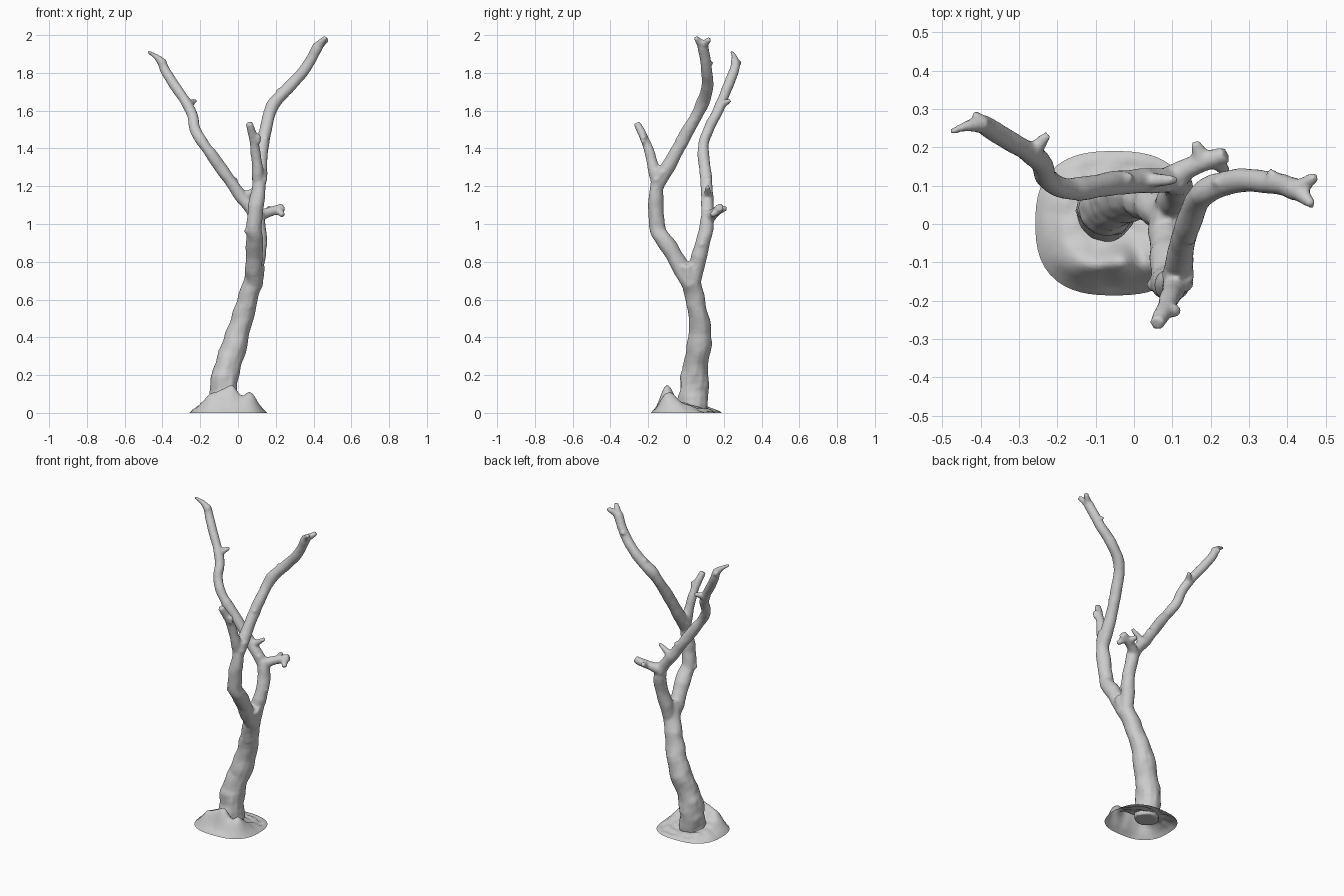
import bpy, bmesh, math, random
from mathutils import Vector, noise

if "Cube" in bpy.data.objects:
    bpy.data.objects.remove(bpy.data.objects["Cube"])

random.seed(4)
skeleton = []  # every centre-line point, so twigs can find their bough


def finish(name, bm):
    bmesh.ops.recalc_face_normals(bm, faces=bm.faces)
    me = bpy.data.meshes.new(name)
    bm.to_mesh(me)
    bm.free()
    for p in me.polygons:
        p.use_smooth = True
    ob = bpy.data.objects.new(name, me)
    bpy.context.collection.objects.link(ob)
    return ob


def spline(pts, steps=6):
    """Catmull-Rom curve through the points."""
    p = [Vector(q) for q in pts]
    p = [p[0] * 2 - p[1]] + p + [p[-1] * 2 - p[-2]]
    out = []
    for i in range(1, len(p) - 2):
        a, b, c, d = p[i - 1:i + 3]
        for k in range(steps):
            t = k / steps
            out.append(0.5 * (2 * b + (c - a) * t + (2 * a - 5 * b + 4 * c - d) * t * t
                              + (3 * b - a - 3 * c + d) * t ** 3))
    return out + [p[-2]]


def limb(bm, r0, r1, *pts, sides=12):
    """Closed, slightly gnarled tube tapering from r0 to r1."""
    pos = spline(pts)
    last = len(pos) - 1
    side = Vector((1, 0.01, 0))
    prev = None
    for i, c in enumerate(pos):
        d = (pos[min(i + 1, last)] - pos[max(i - 1, 0)]).normalized()
        u = side - d * side.dot(d)
        u = u.normalized() if u.length > 0.1 else d.orthogonal().normalized()
        side, v = u, d.cross(u)
        rad = r0 + (r1 - r0) * i / last
        ring = []
        for k in range(sides):
            a = 2 * math.pi * k / sides
            e = u * math.cos(a) + v * math.sin(a)
            ring.append(bm.verts.new(c + e * rad * (1 + 0.22 * noise.noise((c + e * rad) * 13))))
        if prev:
            for k in range(sides):
                n = (k + 1) % sides
                bm.faces.new((prev[k], prev[n], ring[n], ring[k]))
        else:
            bm.faces.new(ring[::-1])
        prev = ring
    bm.faces.new(prev)
    return pos


def twig(bm, tip, r0=.025, r1=.013):
    """Broken twig from the nearest point of the boughs out to its tip."""
    tip = Vector(tip)
    base = min(skeleton, key=lambda q: (q + Vector((0, 0, .02)) - tip).length)
    limb(bm, r0, r1, base, tip, sides=8)


bm = bmesh.new()


def bough(r0, r1, *pts):
    skeleton.extend(limb(bm, r0, r1, *pts))


# Trunk, then the front bough with its two branches
bough(.078, .048, (-.07, .03, .01), (-.065, .05, .22), (-.005, .073, .4), (.045, .055, .58), (.1, .0, .79))
bough(.048, .036, (.08, .03, .68), (.09, -.105, .9), (.085, -.155, .99), (.11, -.155, 1.2), (.12, -.125, 1.28))
bough(.036, .029, (.11, -.15, 1.2), (.13, -.04, 1.4), (.17, .068, 1.6), (.245, .107, 1.7),
      (.34, .112, 1.8), (.425, .09, 1.94))
bough(.034, .019, (.11, -.15, 1.2), (.09, -.2, 1.4), (.06, -.26, 1.535))
# Back bough with its long branch and right stub
bough(.044, .034, (.08, .03, .68), (.115, .09, .9), (.1, .12, 1.06))
bough(.034, .024, (.11, .115, 1.02), (-.02, .11, 1.2), (-.165, .092, 1.4), (-.225, .12, 1.5),
      (-.25, .17, 1.6), (-.38, .25, 1.8), (-.405, .262, 1.86))
bough(.026, .008, (-.4, .26, 1.85), (-.435, .255, 1.885), (-.48, .24, 1.915))
bough(.034, .022, (.09, .115, 1.03), (.15, .15, 1.055), (.24, .18, 1.09))

# Broken twigs and knots, given by their tips
for tip in ((.475, .125, 1.98), (.465, .05, 1.99), (.16, .215, 1.085), (.24, .135, 1.045),
            (.118, -.23, 1.465), (-.225, .235, 1.655), (-.012, .125, 1.245), (.035, -.165, .965),
            (.152, .08, .9), (.15, -.165, 1.24), (.11, .115, 1.2)):
    twig(bm, tip)

# Small random knots on the upper wood
upper = [q for q in skeleton if q.z > 1]
for q in random.sample(upper, 9):
    out = Vector((random.uniform(-1, 1), random.uniform(-1, 1), .3)).normalized()
    limb(bm, .022, .009, q, q + out * .042, sides=8)
tree = finish("trunk_and_branches", bm)

# Fuse the limbs into one smooth skin
fuse = tree.modifiers.new("fuse", 'REMESH')
fuse.mode = 'VOXEL'
fuse.voxel_size = 0.0085
fuse.use_smooth_shade = True
soften = tree.modifiers.new("soften", 'SMOOTH')
soften.iterations = 4


# Ground mound: open shell, high ridge at the front, shallow behind
CX, CY = -.052, .002


def bump(x, y, bx, by, sx, sy):
    return math.exp(-((x - bx) / sx) ** 2 - ((y - by) / sy) ** 2)


def mound_height(x, y, t):
    if t == 1:
        return 0
    skirt = .055 * min(1, (1 - t) / .35) ** .8
    ridge = .05 * bump(x, y, -.13, -.1, .06, .05) + .085 * bump(x, y, -.04, -.1, .05, .04) \
        + .06 * bump(x, y, .07, -.1, .05, .06)
    dip = .035 * bump(x, y, 0, .1, .2, .09)
    rough = .012 * noise.noise(Vector((x, y, 0)) * 22)
    return max(.001, skirt + (ridge - dip + rough) * min(1, (1 - t) / .2))


bm = bmesh.new()
N, R = 56, 18
centre = bm.verts.new((CX, CY, mound_height(CX, CY, 0)))
prev = None
for j in range(1, R + 1):
    t = j / R
    ring = []
    for k in range(N):
        a = 2 * math.pi * k / N
        c, s = math.cos(a), math.sin(a)
        rad = t * (abs(c / .205) ** 2.6 + abs(s / .188) ** 2.6) ** (-1 / 2.6)
        x, y = CX + c * rad, CY + s * rad
        ring.append(bm.verts.new((x, y, mound_height(x, y, t))))
    for k in range(N):
        n = (k + 1) % N
        if prev:
            bm.faces.new((prev[k], ring[k], ring[n], prev[n]))
        else:
            bm.faces.new((centre, ring[k], ring[n]))
    prev = ring
finish("ground_mound", bm)
